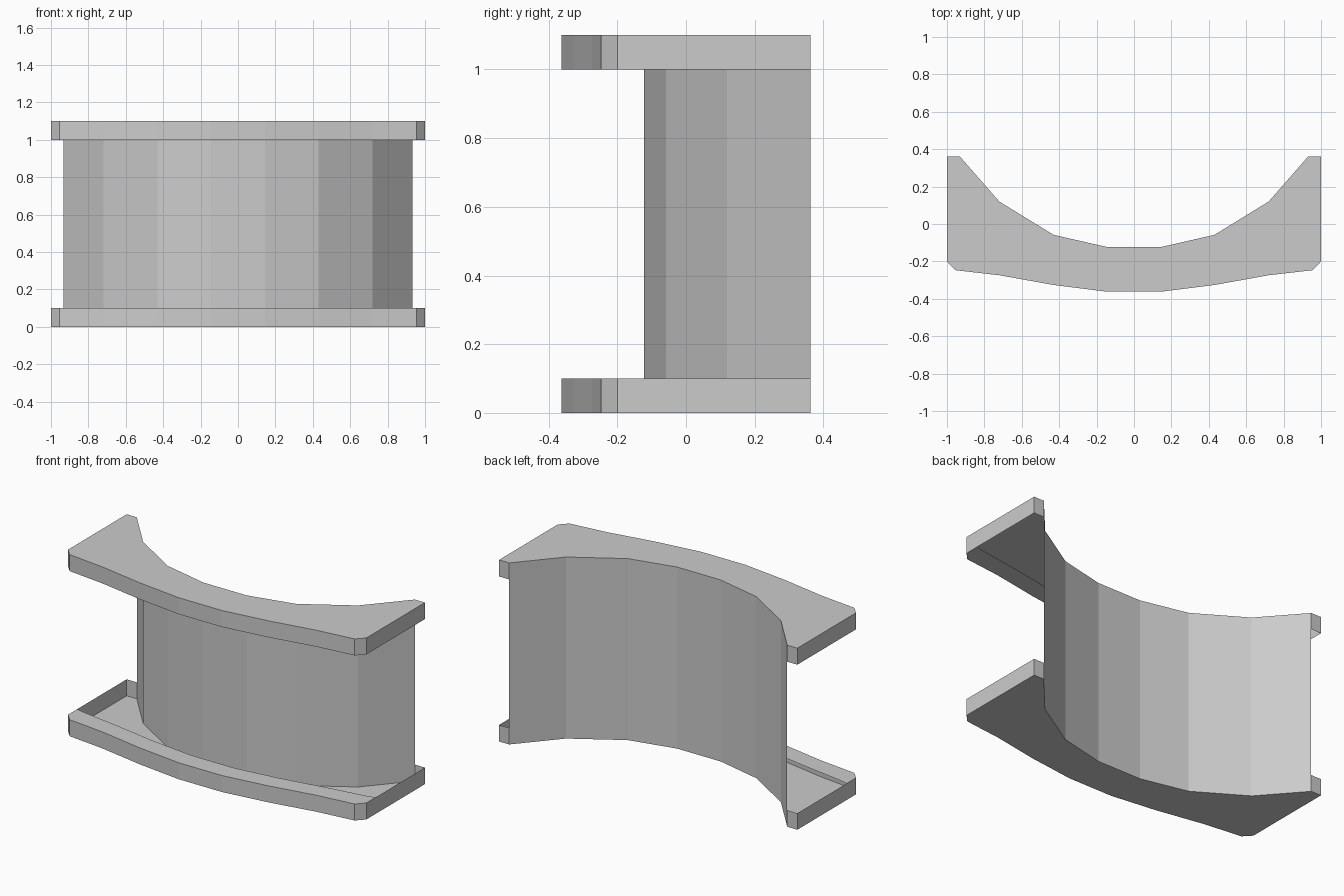
import bpy, bmesh

if "Cube" in bpy.data.objects:
    bpy.data.objects.remove(bpy.data.objects["Cube"])

grey = bpy.data.materials.new("light_grey")
grey.diffuse_color = (0.6, 0.6, 0.6, 1.0)
grey.use_nodes = True
grey.node_tree.nodes["Principled BSDF"].inputs["Base Color"].default_value = grey.diffuse_color

HEIGHT, RIM = 1.1, 0.1


def mirrored(half):
    """Complete a right-hand half profile, returned from left to right."""
    return [(-x, y) for x, y in reversed(half)] + half


front = mirrored([(0.145, -0.362), (0.43, -0.326), (0.72, -0.274),
                  (0.955, -0.247), (1.0, -0.2)])
rear = mirrored([(0.145, -0.123), (0.43, -0.058), (0.72, 0.12), (0.932, 0.362)])
lip_inner = mirrored([(0.145, -0.243), (0.43, -0.208), (0.72, -0.157),
                      (0.955, -0.122), (1.0, -0.11)])
corner = (1.0, 0.362)


def finish(bm, name):
    bmesh.ops.remove_doubles(bm, verts=bm.verts, dist=0.0005)
    mesh = bpy.data.meshes.new(name)
    bm.to_mesh(mesh)
    bm.free()
    mesh.materials.append(grey)
    obj = bpy.data.objects.new(name, mesh)
    bpy.context.collection.objects.link(obj)
    return obj


def face(bm, points):
    return bm.faces.new([bm.verts.new(p) for p in points])


def strip(bm, path, z0, z1):
    """Upright sheet following a path."""
    for (ax, ay), (bx, by) in zip(path, path[1:]):
        face(bm, [(ax, ay, z0), (bx, by, z0), (bx, by, z1), (ax, ay, z1)])


def tray(name, z_plate, z_edge):
    """Thin plate with an upright rim and a lip folded in along the front."""
    bm = bmesh.new()
    outline = front + [corner] + rear[::-1] + [(-corner[0], corner[1])]
    plate = face(bm, [(x, y, z_plate) for x, y in outline])
    # rim along front, sides and the two short rear ends
    wall = [rear[0], (-corner[0], corner[1])] + front + [corner, rear[-1]]
    strip(bm, wall, min(z_plate, z_edge), max(z_plate, z_edge))
    # front lip
    lips = []
    for i in range(len(front) - 1):
        quad = [front[i], front[i + 1], lip_inner[i + 1], lip_inner[i]]
        lips.append(face(bm, [(x, y, z_edge) for x, y in quad]))
    # plate faces outward, lip faces the other way
    bm.normal_update()
    up = z_edge > z_plate
    for f, want_up in [(plate, not up)] + [(l, up) for l in lips]:
        if (f.normal.z > 0) != want_up:
            f.normal_flip()
    return finish(bm, name)


tray("bottom_tray", 0.0, RIM)
tray("top_tray", HEIGHT, HEIGHT - RIM)

# curved upright panel between the trays
bm = bmesh.new()
strip(bm, rear[::-1], 0.0, HEIGHT)
finish(bm, "curved_panel")
